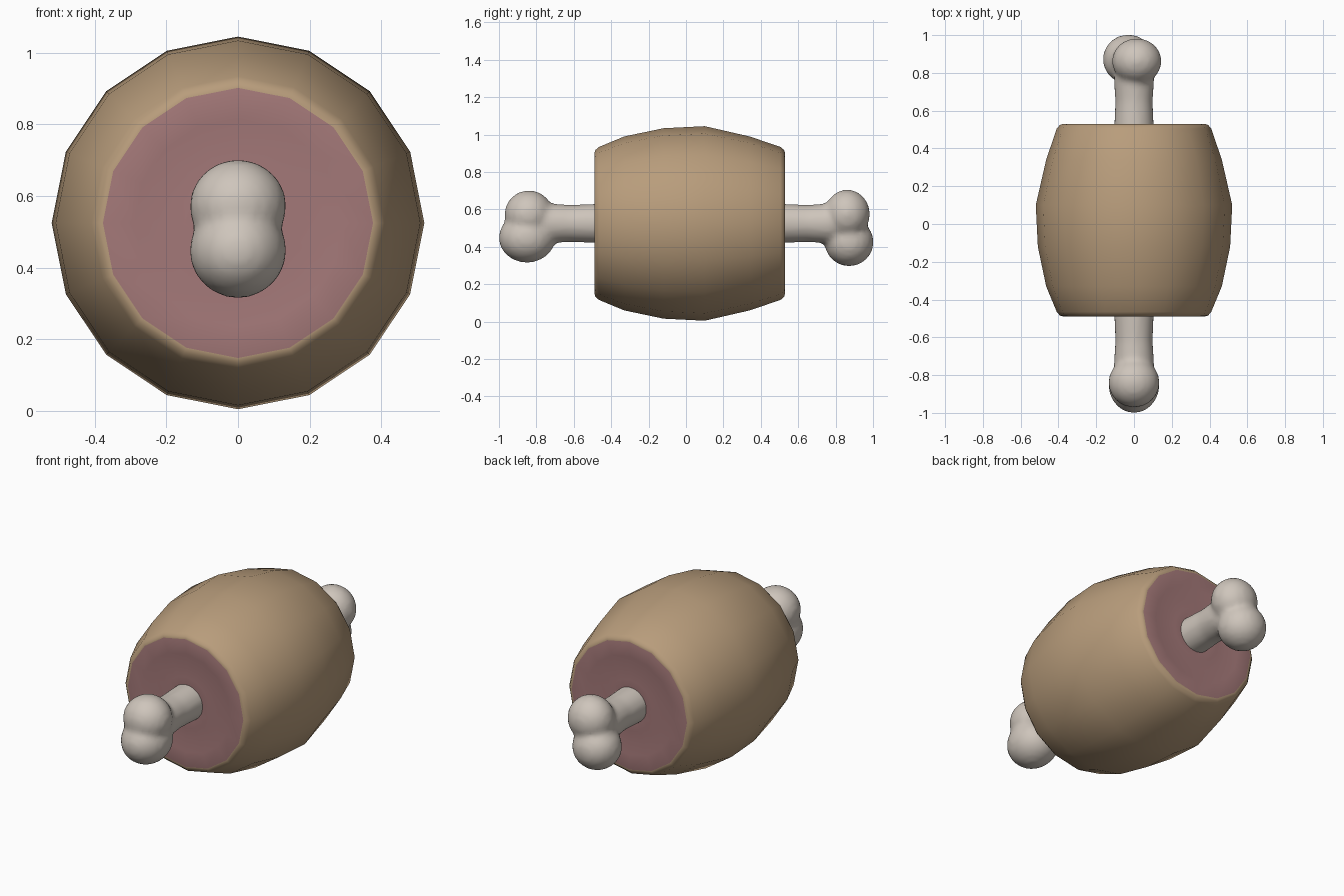
import bpy, bmesh, math
from mathutils import Vector, Matrix

if "Cube" in bpy.data.objects:
    bpy.data.objects.remove(bpy.data.objects["Cube"])

CZ = 0.525
SIDES = 16


def material(name, rgb):
    m = bpy.data.materials.new(name)
    m.diffuse_color = (*rgb, 1)
    m.use_nodes = True
    m.node_tree.nodes["Principled BSDF"].inputs["Base Color"].default_value = m.diffuse_color
    return m


TAN = material("cooked_skin", (0.48, 0.335, 0.20))
PINK = material("raw_meat", (0.37, 0.19, 0.19))
BONE = material("bone", (0.62, 0.56, 0.50))


def make_object(name, bm, mat):
    bmesh.ops.recalc_face_normals(bm, faces=bm.faces)
    me = bpy.data.meshes.new(name)
    bm.to_mesh(me)
    bm.free()
    me.materials.append(mat)
    ob = bpy.data.objects.new(name, me)
    bpy.context.collection.objects.link(ob)
    bpy.context.view_layer.objects.active = ob
    ob.select_set(True)
    return ob


def lathe_y(bm, profile):
    """Revolve (y, radius) points about the lengthwise axis."""
    rings = []
    for y, r in profile:
        if r == 0:
            rings.append([bm.verts.new((0, y, CZ))] * SIDES)
        else:
            rings.append([bm.verts.new((r * math.sin(a), y, CZ + r * math.cos(a)))
                          for a in (2 * math.pi * i / SIDES for i in range(SIDES))])
    for a, b in zip(rings, rings[1:]):
        for i in range(SIDES):
            j = (i + 1) % SIDES
            vs = list(dict.fromkeys((a[i], a[j], b[j], b[i])))
            bm.faces.new(vs)


# Barrel of meat: rounded skin with gently rippled cut ends
cap_f = [(-0.478, 0), (-0.478, 0.10), (-0.483, 0.15), (-0.476, 0.21), (-0.487, 0.29), (-0.489, 0.377)]
skin = [(-0.485, 0.392), (-0.465, 0.409), (-0.33, 0.465), (-0.12, 0.509), (0.10, 0.52),
        (0.34, 0.465), (0.505, 0.409), (0.525, 0.392)]
cap_b = [(-y + 0.04, r) for y, r in reversed(cap_f)]
bm = bmesh.new()
lathe_y(bm, cap_f + skin + cap_b)
meat = make_object("meat", bm, TAN)
meat.data.materials.append(PINK)
for p in meat.data.polygons:
    radius = max(math.hypot(meat.data.vertices[v].co.x, meat.data.vertices[v].co.z - CZ)
                 for v in p.vertices)
    p.material_index = 1 if radius < 0.38 else 0
    p.use_smooth = True

# Bone: shaft and two knobs per end, fused and softened
bm = bmesh.new()
lathe_y(bm, [(-0.84, 0), (-0.84, 0.10), (-0.74, 0.108), (-0.62, 0.10), (-0.48, 0.106), (0, 0.106),
             (0.52, 0.106), (0.65, 0.10), (0.76, 0.108), (0.85, 0.10), (0.85, 0)])
knobs = [((0, -0.84, 0.571), (0.136, 0.132, 0.132)),
         ((0, -0.85, 0.448), (0.136, 0.152, 0.134)),
         ((0.015, 0.862, 0.575), (0.132, 0.122, 0.132)),
         ((-0.03, 0.872, 0.425), (0.136, 0.132, 0.130))]
for loc, size in knobs:
    mat = Matrix.Translation(Vector(loc)) @ Matrix.Diagonal((*size, 1))
    bmesh.ops.create_icosphere(bm, subdivisions=3, radius=1, matrix=mat)
bone = make_object("bone", bm, BONE)
fuse = bone.modifiers.new("fuse", 'REMESH')
fuse.mode = 'VOXEL'
fuse.voxel_size = 0.016
fuse.use_smooth_shade = True
soft = bone.modifiers.new("soften", 'SMOOTH')
soft.factor = 0.5
soft.iterations = 6
